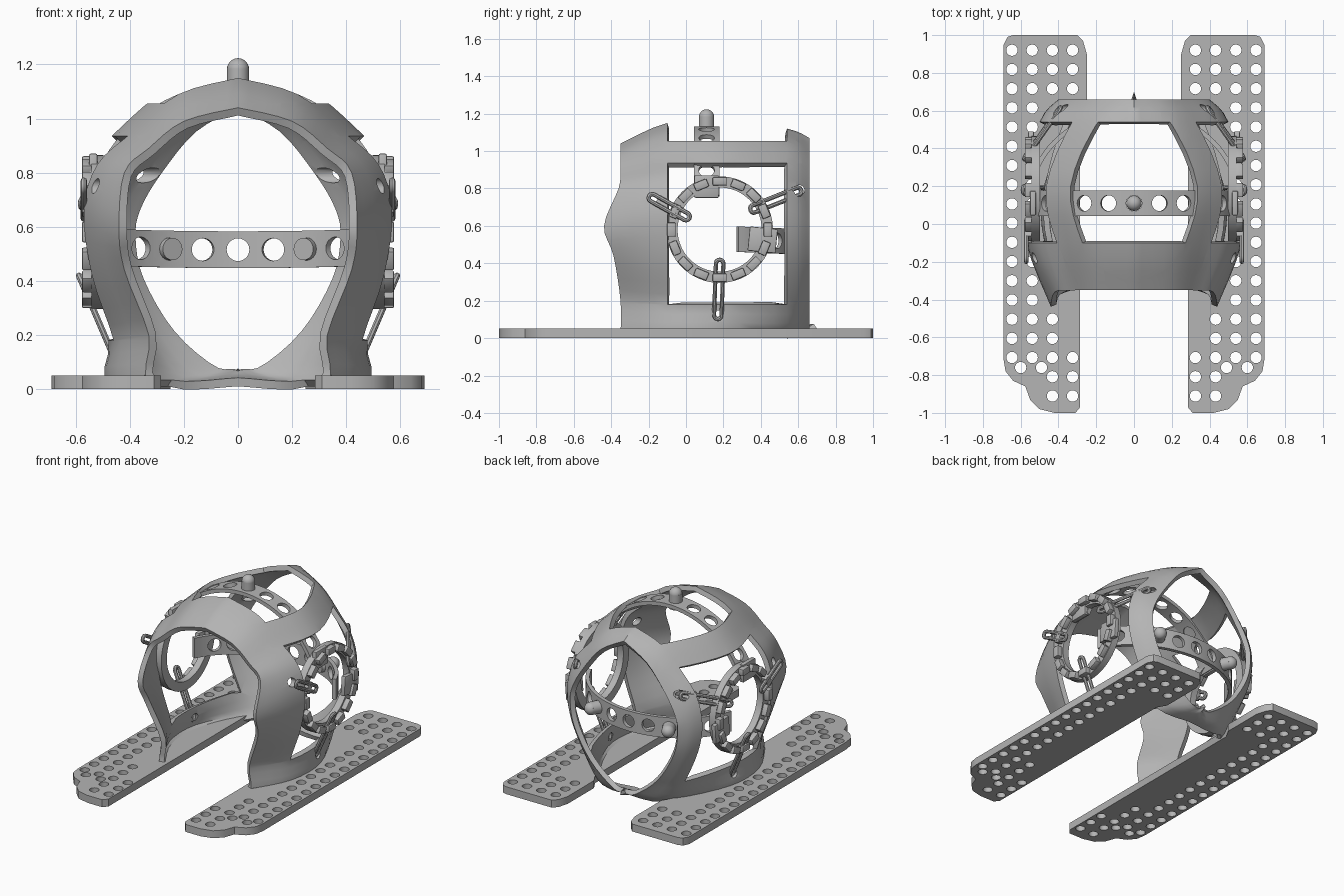
import bpy, bmesh, math
from mathutils import Vector, Matrix

cube = bpy.data.objects.get("Cube")
if cube:
    bpy.data.objects.remove(cube)

GREY = (0.46, 0.46, 0.46, 1)
grey = bpy.data.materials.new("light_grey")
grey.use_nodes = True
grey.diffuse_color = GREY
grey.node_tree.nodes["Principled BSDF"].inputs["Base Color"].default_value = GREY


def add(name, data):
    ob = bpy.data.objects.new(name, data)
    bpy.context.collection.objects.link(ob)
    return ob


def mesh_object(name, bm):
    me = bpy.data.meshes.new(name)
    bm.to_mesh(me)
    bm.free()
    return add(name, me)


def finish(ob, mirror=False, angle=35, cutter=None):
    """Bake transforms and modifiers, then colour and shade the part."""
    if cutter:
        cutter.hide_render = True
        mod = ob.modifiers.new("holes", 'BOOLEAN')
        mod.object, mod.operation, mod.solver = cutter, 'DIFFERENCE', 'EXACT'
    bpy.ops.object.select_all(action='DESELECT')
    ob.select_set(True)
    bpy.context.view_layer.objects.active = ob
    bpy.context.view_layer.update()
    bpy.ops.object.convert(target='MESH')
    ob = bpy.context.view_layer.objects.active
    bpy.ops.object.transform_apply()
    if mirror:
        mod = ob.modifiers.new("mirror", 'MIRROR')
        mod.use_mirror_merge = False
        bpy.ops.object.convert(target='MESH')
    ob.data.materials.clear()
    ob.data.materials.append(grey)
    bpy.ops.object.shade_smooth_by_angle(angle=math.radians(angle))
    if cutter:
        bpy.data.objects.remove(cutter)
    return ob


def spline(pts, n):
    """Smooth path through the points, n steps per span."""
    out = []
    for i in range(len(pts) - 1):
        p0, p1 = pts[max(i - 1, 0)], pts[i]
        p2, p3 = pts[i + 1], pts[min(i + 2, len(pts) - 1)]
        m1, m2 = (p2 - p0) / 2, (p3 - p1) / 2
        for k in range(n):
            t = k / n
            u = 1 - t
            out.append(p1 * (1 + 2 * t) * u * u + m1 * t * u * u
                       + p2 * t * t * (3 - 2 * t) - m2 * t * t * u)
    return out + [pts[-1]]


def circle(x, y, r, n=20):
    return [(x + r * math.cos(math.tau * k / n), y + r * math.sin(math.tau * k / n))
            for k in range(n)]


def flat(name, loops, thick):
    """Flat sheet from an outline and its holes."""
    cu = bpy.data.curves.new(name, 'CURVE')
    cu.dimensions, cu.fill_mode, cu.extrude = '2D', 'BOTH', thick / 2
    for loop in loops:
        sp = cu.splines.new('POLY')
        sp.points.add(len(loop) - 1)
        for p, (x, y) in zip(sp.points, loop):
            p.co = (x, y, 0, 1)
        sp.use_cyclic_u = True
    return add(name, cu)


def pegs(places, r, depth):
    """Cylinders at (position, direction), joined in one object."""
    bm = bmesh.new()
    for co, way in places:
        turn = Vector(way).to_track_quat('Z', 'Y').to_matrix().to_4x4()
        bmesh.ops.create_cone(bm, cap_ends=True, segments=24, radius1=r, radius2=r,
                              depth=depth, matrix=Matrix.Translation(co) @ turn)
    return mesh_object("pegs", bm)


# Base plates with a hole grid
outline = [(.27, .97), (.25, .9), (.25, .62), (.285, .56), (.285, -.97), (.31, -1), (.42, -1),
           (.5, -.98), (.55, -.93), (.575, -.86), (.64, -.83), (.68, -.78), (.69, -.72),
           (.69, .95), (.67, .99), (.64, 1), (.3, 1)]
loops = [outline, circle(.49, -.76, .03), circle(.6, -.76, .03)]
for row in range(19):
    y = .92 - row * .1017
    for col in range(4):
        x = .325 + col * .107
        under_shell = col < 2 and -.65 < y < .65 and not (col == 1 and y < -.45)
        off_tip = col > 1 and y < -.75
        if not (under_shell or off_tip):
            loops.append(circle(x, y, .03))
plate = flat("base_plate", loops, .05)
plate.location.z = .025
finish(plate, mirror=True)

# Shell: half cross-sections from the crown down, front to back
sections = [
    (-.35, [(0, 1.04), (.2, .99), (.33, .89), (.42, .8), (.44, .6), (.42, .44), (.33, .2), (.32, .02), (0, .02)]),
    (-.1, [(0, 1.15), (.22, 1.09), (.39, .95), (.52, .83), (.57, .66), (.54, .42), (.46, .18), (.44, .02), (0, .02)]),
    (.2, [(0, 1.17), (.25, 1.11), (.43, .97), (.54, .83), (.57, .66), (.55, .42), (.47, .18), (.44, .02), (0, .02)]),
    (.54, [(0, 1.12), (.2, 1.05), (.36, .9), (.46, .77), (.5, .6), (.47, .41), (.37, .18), (.26, .01), (0, .01)]),
    (.66, [(0, 1.07), (.17, .97), (.3, .81), (.38, .67), (.4, .56), (.37, .4), (.25, .2), (.08, .06), (0, .05)])]
STEPS = 4
rows = []
for i, (y, pts) in enumerate(sections):
    line = [Vector((x, y, z)) for x, z in pts]
    if i == 0:  # cheeks sweep forward
        for p in line:
            p.y -= .09 * math.exp(-((p.z - .58) / .15) ** 2)
    rows.append(spline(line, STEPS))
rows[-1][-1].y += .04
columns = [spline(list(c), STEPS) for c in zip(*rows)]
bm = bmesh.new()
grid = [[bm.verts.new(p) for p in c] for c in columns]
for j in range(len(grid) - 1):
    for i in range(len(grid[0]) - 1):
        floor = j >= 7 * STEPS
        if not floor or i >= 3 * STEPS:
            bm.faces.new((grid[j][i], grid[j + 1][i], grid[j + 1][i + 1], grid[j][i + 1]))
# Side windows and open crown
SILL, HEAD, CROWN = .18, .935, 1.055
for z in (SILL, HEAD, CROWN):
    bmesh.ops.bisect_plane(bm, geom=bm.verts[:] + bm.edges[:] + bm.faces[:],
                           plane_co=(0, 0, z), plane_no=(0, 0, 1))
gone = []
for f in bm.faces:
    c = f.calc_center_median()
    if -.1 < c.y < .54 and (SILL < c.z < HEAD or c.z > CROWN):
        gone.append(f)
bmesh.ops.delete(bm, geom=gone, context='FACES')
bmesh.ops.delete(bm, geom=[v for v in bm.verts if not v.link_faces], context='VERTS')
shell = mesh_object("head_shell", bm)
shell.modifiers.new("mirror", 'MIRROR')
solid = shell.modifiers.new("wall", 'SOLIDIFY')
solid.thickness, solid.offset = .032, -1
slots = [((s * .45, y, z), (1, 0, 0)) for s in (-1, 1)
         for y, z in ((-.18, .75), (.605, .79), (.17, .12))]
finish(shell, cutter=pegs(slots, .028, .4))


# Perforated arches over the crown and round the back
def arch_point(angle, across, upright):
    x, h = .55 * math.cos(angle), math.sin(angle)
    if upright:
        return Vector((x, .11 + across, .6 + .52 * h))
    return Vector((x, .13 + .47 * h, .535 + across - .02 * h))


def arch_normal(angle, upright):
    c, s = math.cos(angle), math.sin(angle)
    return Vector((c, 0, s) if upright else (c, s, 0))


def arch(name, upright):
    bm = bmesh.new()
    pairs = []
    for k in range(41):
        a = math.radians(18 + k * 144 / 40)
        pairs.append([bm.verts.new(arch_point(a, w, upright)) for w in (-.068, .068)])
    for p, q in zip(pairs, pairs[1:]):
        bm.faces.new((p[0], p[1], q[1], q[0]))
    bmesh.ops.recalc_face_normals(bm, faces=bm.faces[:])
    ob = mesh_object(name, bm)
    mod = ob.modifiers.new("wall", 'SOLIDIFY')
    mod.thickness, mod.offset = .025, 0
    angles = [math.radians(90 + k * 14) for k in range(-4, 5)]
    holes = [(arch_point(a, 0, upright), arch_normal(a, upright)) for a in angles]
    finish(ob, cutter=pegs(holes, .042, .15))


arch("crown_arch", True)
arch("back_arch", False)


# Round-ended knobs
def knob(name, degrees, upright):
    a = math.radians(degrees)
    base, way = arch_point(a, 0, upright), arch_normal(a, upright)
    ob = pegs([(base + way * .015, way)], .041, .1)
    ob.name = name
    finish(ob)
    bm = bmesh.new()
    bmesh.ops.create_uvsphere(bm, u_segments=24, v_segments=12, radius=.041,
                              matrix=Matrix.Translation(base + way * .062))
    finish(mesh_object(name + "_tip", bm))


knob("crown_knob", 90, True)
for side in (-1, 1):
    knob("back_knob", 90 + side * 28, False)

# Ear rings with a crown of tabs
EAR = Vector((.52, .18, .58))
ring = flat("ear_ring", [circle(0, 0, .285, 64), circle(0, 0, .225, 64)], .045)
ring.rotation_euler = (math.pi / 2, 0, math.pi / 2)
ring.location = EAR
finish(ring, mirror=True)


def blocks(name, places):
    """Boxes given as (centre, size, turn about x)."""
    bm = bmesh.new()
    for co, size, turn in places:
        m = Matrix.Translation(co) @ Matrix.Rotation(turn, 4, 'X') @ Matrix.Diagonal((*size, 1))
        bmesh.ops.create_cube(bm, size=1, matrix=m)
    ob = mesh_object(name, bm)
    bev = ob.modifiers.new("edge", 'BEVEL')
    bev.width, bev.segments = .006, 2
    finish(ob, mirror=True)


turns = [math.tau * k / 16 for k in range(16)]
blocks("ring_tabs", [(EAR + Vector((.035, .258 * math.cos(t), .258 * math.sin(t))),
                      (.045, .045, .075), t) for t in turns])
blocks("arch_clamps", [((.535, .11, .81), (.03, .13, .12), 0),
                       ((.545, .41, .525), (.03, .15, .13), -.1)])


# Long wire links tying the rings to the shell
def link(start, end):
    a, b = Vector(start), Vector(end)
    along = (b - a).normalized()
    side = along.cross(Vector((1, 0, 0))).normalized()
    cu = bpy.data.curves.new("tie_link", 'CURVE')
    cu.dimensions, cu.bevel_depth, cu.bevel_resolution = '3D', .012, 2
    sp = cu.splines.new('POLY')
    sp.points.add(13)
    for k, p in enumerate(sp.points):
        t = math.pi * (k % 7) / 6 + (math.pi if k > 6 else 0)
        co = (b if k < 7 else a) + side * .02 * math.cos(t) + along * .02 * math.sin(t)
        p.co = (*co, 1)
    sp.use_cyclic_u = True
    finish(add("tie_link", cu), mirror=True)


link((.57, 0, .65), (.57, -.18, .75))
link((.57, .36, .69), (.4, .6, .785))
link((.58, .18, .4), (.46, .17, .12))
